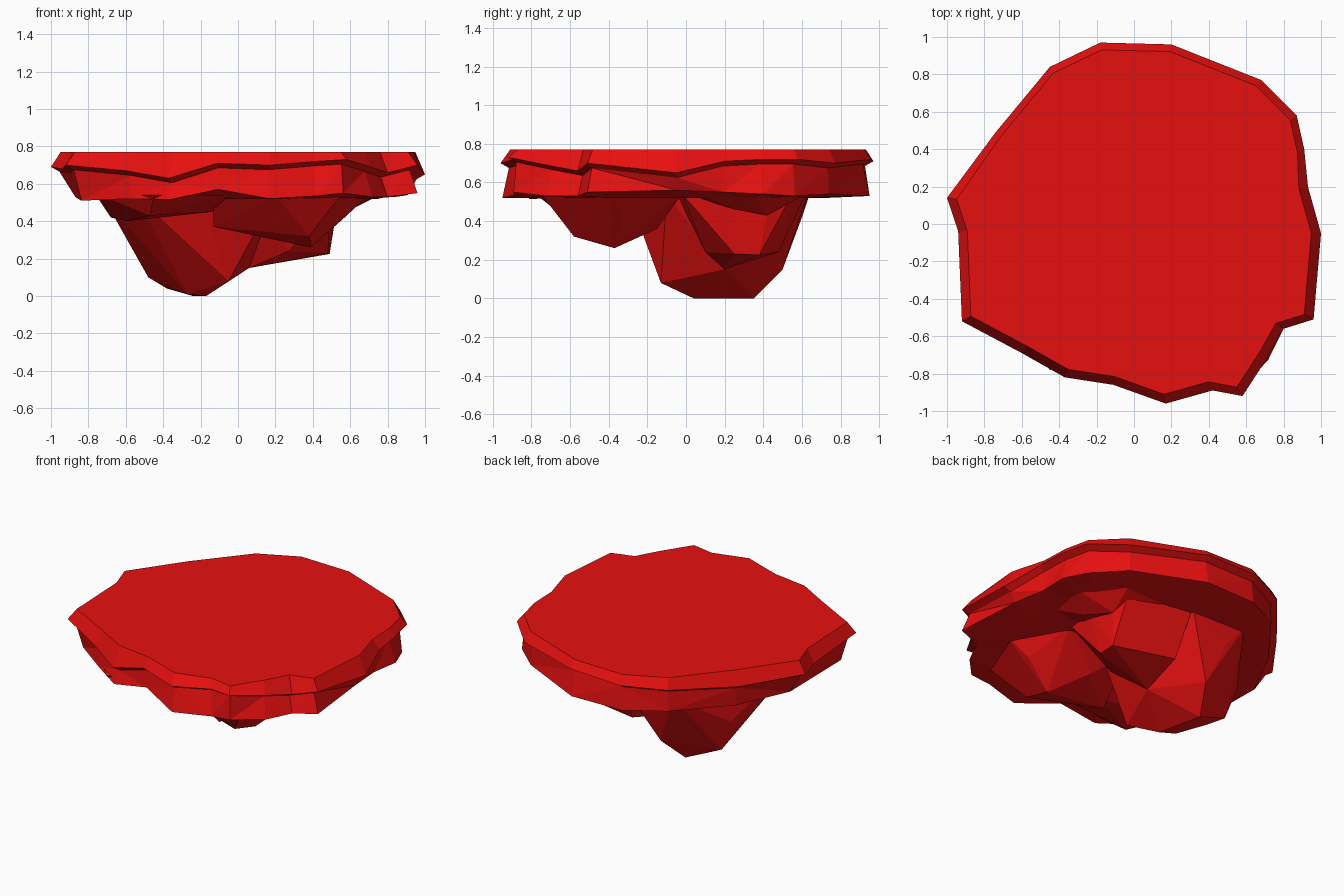
import bpy
import bmesh

default_cube = bpy.data.objects.get("Cube")
if default_cube:
    bpy.data.objects.remove(default_cube, do_unlink=True)

# Single flat colour
red = bpy.data.materials.new("red_rock")
red.use_nodes = True
colour = (0.8, 0.005, 0.005, 1.0)
red.diffuse_color = colour
shader = red.node_tree.nodes["Principled BSDF"]
shader.inputs["Base Color"].default_value = colour
shader.inputs["Roughness"].default_value = 0.9


def finish(name, bm):
    """Turn a bmesh into a flat shaded red object."""
    bmesh.ops.recalc_face_normals(bm, faces=bm.faces[:])
    mesh = bpy.data.meshes.new(name)
    bm.to_mesh(mesh)
    bm.free()
    mesh.materials.append(red)
    part = bpy.data.objects.new(name, mesh)
    bpy.context.collection.objects.link(part)
    return part


def bridge(bm, upper, lower):
    """Join two closed loops of equal length with quads."""
    count = len(upper)
    faces = []
    for i in range(count):
        j = (i + 1) % count
        faces.append(bm.faces.new((upper[i], upper[j], lower[j], lower[i])))
    return faces


def rock(name, points):
    """Faceted rock wrapped around a few corner points."""
    bm = bmesh.new()
    for point in points:
        bm.verts.new(point)
    hull = bmesh.ops.convex_hull(bm, input=bm.verts[:])
    unused = {v for v in hull["geom_interior"] if isinstance(v, bmesh.types.BMVert)}
    bmesh.ops.delete(bm, geom=list(unused), context="VERTS")
    return finish(name, bm)


# Rim outline: x, y, lip height, height and spread of the lower edge
OUTLINE = [
    (-1, .14, .69, .53, .87), (-.74, .49, .67, .52, .94),
    (-.45, .84, .7, .54, .96), (-.18, .97, .71, .53, .97),
    (.2, .96, .72, .53, .99), (.68, .77, .7, .54, .96),
    (.87, .58, .72, .53, .97), (.91, .4, .72, .54, 1),
    (.93, .2, .71, .55, .96), (1, -.05, .65, .56, .92),
    (.96, -.51, .7, .55, 1), (.8, -.56, .66, .53, 1),
    (.71, -.72, .69, .53, 1.01), (.58, -.92, .73, .55, .97),
    (.42, -.89, .72, .535, 1), (.17, -.96, .7, .52, .99),
    (-.11, -.86, .71, .57, .97), (-.37, -.82, .63, .515, .99),
    (-.6, -.69, .67, .52, .97), (-.92, -.52, .7, .51, .91),
    (-.94, -.04, .68, .52, .91),
]
TOP = .77
LEDGE = .54

# Flat topped slab with a bevelled, undercut rim and a faceted skirt
bm = bmesh.new()
top, lip, undercut, skirt, ledge = [], [], [], [], []
for x, y, lip_z, skirt_z, spread in OUTLINE:
    inset = .96 if y > .3 else .948
    top.append(bm.verts.new((x * inset, y * inset, TOP)))
    lip.append(bm.verts.new((x, y, lip_z)))
    undercut.append(bm.verts.new((x * .955, y * .955, lip_z - .025)))
    skirt.append(bm.verts.new((x * spread, y * spread, skirt_z)))
    ledge.append(bm.verts.new((x * .75, y * .75, LEDGE - .02)))
bm.faces.new(top)
bm.faces.new(list(reversed(ledge)))
bridge(bm, top, lip)
bridge(bm, lip, undercut)
facets = bridge(bm, undercut, skirt) + bridge(bm, skirt, ledge)
bmesh.ops.triangulate(bm, faces=facets)
finish("island_slab", bm)

# Largest rock, reaching the ground
rock("main_peak", [
    (-.72, .1, LEDGE), (-.55, -.3, LEDGE), (-.2, -.3, LEDGE),
    (.2, -.1, LEDGE), (.05, .63, LEDGE), (-.35, .64, LEDGE),
    (-.66, .1, .42), (-.6, -.05, .39), (-.56, .32, .32), (-.15, -.23, .36),
    (-.25, .6, .42), (-.48, .3, .1), (-.38, .25, .04),
    (-.27, .08, .01), (-.17, .04, 0), (-.24, .35, 0), (-.05, -.13, .08),
    (-.16, .5, .15), (.06, .2, .15),
])

# Shorter rock hanging under the front
rock("front_peak", [
    (-.13, -.62, LEDGE), (.2, -.75, LEDGE), (.55, -.75, LEDGE),
    (.7, -.38, LEDGE), (.5, -.02, LEDGE), (0, -.05, LEDGE),
    (-.13, -.45, .37), (.12, -.3, .34), (.38, -.58, .32),
    (.39, -.37, .26), (.57, -.33, .42), (.22, -.15, .36),
])

# Blunt rock with steep walls under the left side
rock("side_peak", [
    (.1, -.05, LEDGE), (.5, -.02, LEDGE), (.54, .2, LEDGE),
    (.5, .55, LEDGE), (.05, .62, LEDGE), (-.1, .3, LEDGE),
    (.52, .42, .43), (.49, .38, .225), (.48, .25, .23),
    (.27, .1, .24), (.07, .48, .24), (.06, .2, .15),
])

# Sloping shelf that joins the blunt rock to the slab
rock("side_shelf", [
    (.74, .05, LEDGE), (.76, .35, LEDGE), (.55, .62, LEDGE),
    (.2, .62, LEDGE), (.4, 0, LEDGE), (.6, .25, .46), (.52, .42, .43),
])

# Low rock filling the right front corner
rock("corner_rock", [
    (-.76, -.1, LEDGE), (-.74, -.45, LEDGE), (-.45, -.78, LEDGE),
    (-.05, -.74, LEDGE), (0, -.2, LEDGE), (-.6, -.25, .4),
    (-.47, -.64, .43), (-.14, -.48, .45), (-.68, -.1, .42),
])
